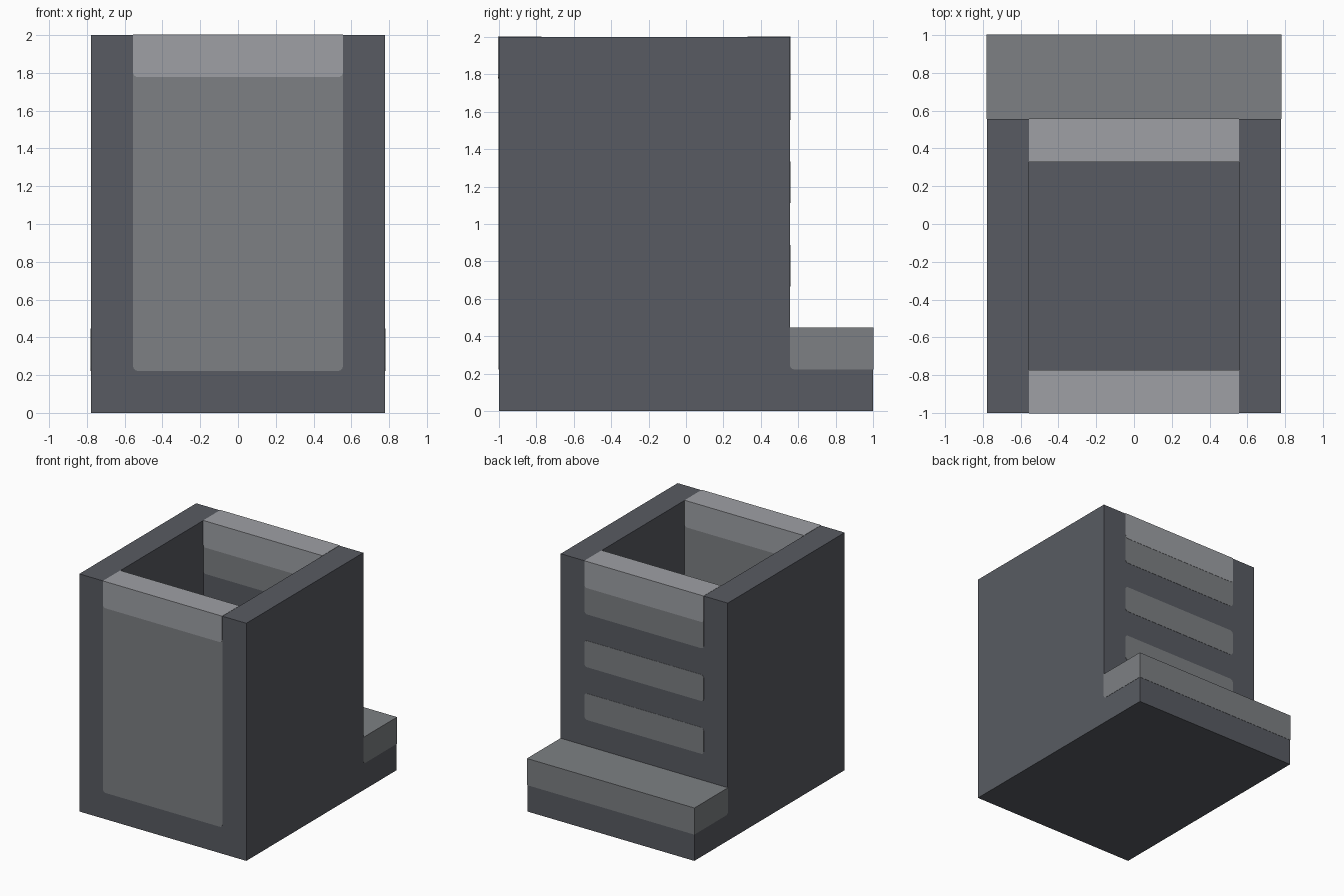
import bpy, bmesh, math

cube = bpy.data.objects.get("Cube")
if cube:
    bpy.data.objects.remove(cube)

U = 2 / 9                      # module: wall thickness and band height
HALF_W, HOLE = 3.5 * U, 2.5 * U
FRONT, BACK, REAR = -1.0, -1 + 7 * U, 1.0
RADIUS = 0.025
SKIN = 0.002                   # how far painted bands stand proud


def material(name, rgb):
    m = bpy.data.materials.new(name)
    m.use_nodes = True
    m.diffuse_color = (*rgb, 1)
    m.node_tree.nodes["Principled BSDF"].inputs["Base Color"].default_value = (*rgb, 1)
    return m


dark = material("dark grey", (0.098, 0.105, 0.122))
mid = material("mid grey", (0.205, 0.216, 0.227))
light = material("light grey", (0.342, 0.352, 0.375))


def finish(name, bm, mat):
    bmesh.ops.recalc_face_normals(bm, faces=bm.faces[:])
    mesh = bpy.data.meshes.new(name)
    bm.to_mesh(mesh)
    bm.free()
    mesh.materials.append(mat)
    ob = bpy.data.objects.new(name, mesh)
    bpy.context.collection.objects.link(ob)
    return ob


def prism(name, mat, axis, a, z, depth, rounded=()):
    """Rectangle a by z, chosen corners rounded, swept along axis over depth."""
    corners = [(0, 0), (1, 0), (1, 1), (0, 1)]      # low-left, counter-clockwise
    outline = []
    for i, (ca, cz) in enumerate(corners):
        if i not in rounded:
            outline.append((a[ca], z[cz]))
            continue
        oa = a[ca] + RADIUS * (1 - 2 * ca)
        oz = z[cz] + RADIUS * (1 - 2 * cz)
        for k in range(5):
            t = math.pi + (i + k / 4) * math.pi / 2
            outline.append((oa + RADIUS * math.cos(t), oz + RADIUS * math.sin(t)))
    bm = bmesh.new()
    rings = []
    for d in depth:
        rings.append([bm.verts.new((d, p, q) if axis == "x" else (p, d, q))
                      for p, q in outline])
        bm.faces.new(rings[-1])
    n = len(outline)
    for i in range(n):
        j = (i + 1) % n
        bm.faces.new((rings[0][i], rings[0][j], rings[1][j], rings[1][i]))
    return finish(name, bm, mat)


# Hollow shaft: a box whose top is opened and sunk to the floor
bm = bmesh.new()
bmesh.ops.create_cube(bm, size=1)
for v in bm.verts:
    v.co = (v.co.x * 2 * HALF_W, FRONT + (v.co.y + 0.5) * (BACK - FRONT), (v.co.z + 0.5) * 2)
top = max(bm.faces, key=lambda f: f.calc_center_median().z)
bmesh.ops.inset_region(bm, faces=[top], thickness=U, use_even_offset=True)
well = bmesh.ops.extrude_discrete_faces(bm, faces=[top])["faces"][0]
for v in well.verts:
    v.co.z = U
finish("shaft", bm, dark)

# Rear step with a lighter upper half
prism("step_base", dark, "x", (BACK, REAR), (0, 2 * U), (-HALF_W, HALF_W))
prism("step_cover", mid, "x", (BACK, REAR + SKIN), (U, 2 * U + SKIN),
      (-HALF_W - SKIN, HALF_W + SKIN), rounded=(0,))

# Painted bands run through the front and rear walls
walls = {"front": (FRONT, FRONT + U), "rear": (BACK - U, BACK)}


def band(name, mat, wall, z, skin, rounded):
    lo, hi = walls[wall]
    prism(name, mat, "y", (-HOLE, HOLE), z, (lo - skin, hi + skin), rounded)


for wall in walls:
    band(wall + "_rim", light, wall, (8 * U, 2 + SKIN), 2 * SKIN, (0, 1))
band("front_panel", mid, "front", (U, 8.2 * U), SKIN, (0, 1))
band("rear_band_top", mid, "rear", (7 * U, 8.2 * U), SKIN, (0, 1))
for i, row in enumerate((5, 3)):
    band(f"rear_band_{i + 1}", mid, "rear", (row * U, (row + 1) * U), SKIN, (0, 1, 2, 3))
